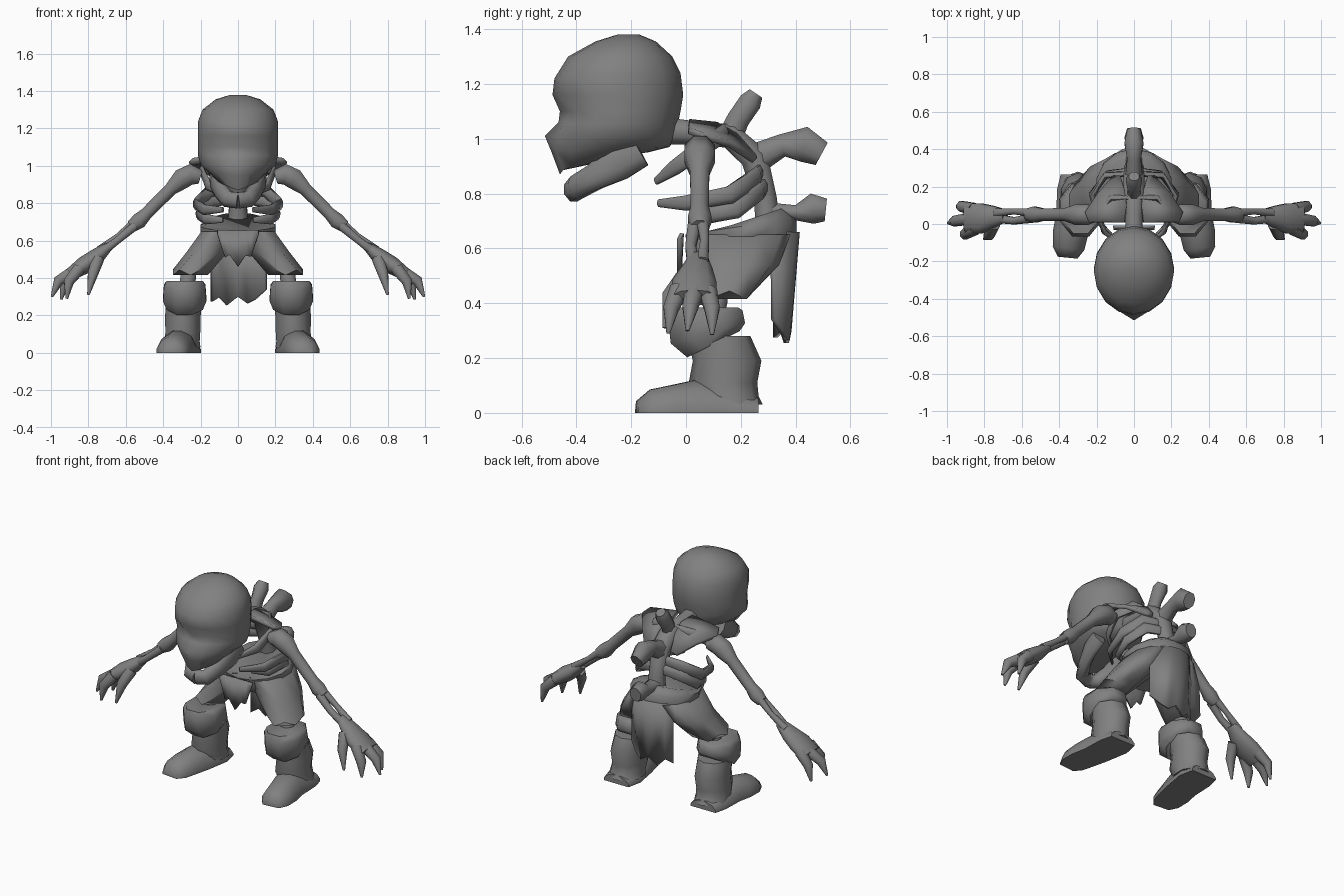
import bpy
import bmesh
from math import sin, cos, pi, sqrt
from mathutils import Vector

default_cube = bpy.data.objects.get("Cube")
if default_cube:
    bpy.data.objects.remove(default_cube, do_unlink=True)

bone_grey = bpy.data.materials.new("plain_grey")
bone_grey.use_nodes = True
GREY = (.22, .22, .22, 1)
bone_grey.diffuse_color = GREY
bone_grey.node_tree.nodes["Principled BSDF"].inputs["Base Color"].default_value = GREY

X_AXIS, Y_AXIS, Z_AXIS = Vector((1, 0, 0)), Vector((0, 1, 0)), Vector((0, 0, 1))


def finish(name, bm, mirror=False, thickness=0):
    """Turn a bmesh into a shaded object, with optional mirror and thickness."""
    bmesh.ops.recalc_face_normals(bm, faces=bm.faces)
    mesh = bpy.data.meshes.new(name)
    bm.to_mesh(mesh)
    bm.free()
    mesh.materials.append(bone_grey)
    part = bpy.data.objects.new(name, mesh)
    bpy.context.collection.objects.link(part)
    bpy.ops.object.select_all(action="DESELECT")
    part.select_set(True)
    bpy.context.view_layer.objects.active = part
    bpy.ops.object.shade_smooth_by_angle(angle=pi / 2.8)
    if thickness:
        solid = part.modifiers.new("thickness", "SOLIDIFY")
        solid.thickness = thickness
        solid.offset = 0
    if mirror:
        part.modifiers.new("mirror", "MIRROR").use_clip = False
    return part


def skin(rings):
    """Bridge a list of rings with quads and cap both ends."""
    bm = bmesh.new()
    loops = [[bm.verts.new(point) for point in ring] for ring in rings]
    count = len(loops[0])
    for low, high in zip(loops, loops[1:]):
        for i in range(count):
            j = (i + 1) % count
            bm.faces.new((low[i], low[j], high[j], high[i]))
    bm.faces.new(loops[0])
    bm.faces.new(loops[-1])
    return bm


def tube(name, sections, ref=X_AXIS, sides=8, mirror=True, level=False, jag=0, floor=False):
    """Loft ellipses (x, y, z, radius along ref, other radius) along a path."""
    centres = [Vector(section[:3]) for section in sections]
    last = len(centres) - 1
    rings = []
    for k, section in enumerate(sections):
        tangent = (centres[min(k + 1, last)] - centres[max(k - 1, 0)]).normalized()
        if level:
            tangent = Z_AXIS
        first = (ref - tangent * ref.dot(tangent)).normalized()
        second = tangent.cross(first)
        wide, deep = section[3], section[-1]
        ring = []
        for i in range(sides):
            angle = 2 * pi * (i + .5) / sides
            point = centres[k] + first * wide * cos(angle) + second * deep * sin(angle)
            if k == last:
                point.z += jag * (-1) ** i
            if floor:
                point.z = max(point.z, 0)
            ring.append(point)
        rings.append(ring)
    return finish(name, skin(rings), mirror)


def sheet(name, columns, thickness, mirror=False):
    """A thin strip of quads between pairs of points."""
    bm = bmesh.new()
    pairs = [(bm.verts.new(a), bm.verts.new(b)) for a, b in columns]
    for (a, b), (c, d) in zip(pairs, pairs[1:]):
        bm.faces.new((a, b, d, c))
    return finish(name, bm, mirror, thickness)


# Skull: tilted rings of front y, front z, back y, back z, half width
skull_rings = [
    (-.25, 1.38, -.17, 1.38, .04), (-.33, 1.355, -.11, 1.355, .12),
    (-.43, 1.3, -.05, 1.3, .19), (-.48, 1.22, -.02, 1.24, .215),
    (-.487, 1.16, -.01, 1.16, .215), (-.46, 1.1, -.02, 1.1, .215),
    (-.465, 1.06, -.03, 1.05, .213), (-.485, 1.01, -.04, 1, .2),
    (-.49, .95, -.06, .97, .155), (-.46, .87, -.14, .95, .115)]
rings = []
for y_front, z_front, y_back, z_back, width in skull_rings:
    ring = []
    for i in range(16):
        angle = 2 * pi * i / 16
        s = max(0, (1 - cos(angle)) / 2)
        ring.append(Vector((width * sin(angle), y_front + (y_back - y_front) * s,
                            z_front + (z_back - z_front) * sqrt(s))))
    rings.append(ring)
skull = skin(rings)
for vert in skull.verts:
    x, y, z = vert.co
    if y < -.35 and .05 < abs(x) < .12 and 1.07 < z < 1.12:
        vert.co.y += .02     # eye sockets
    if y < -.4 and abs(x) < .01 and 1 < z < 1.04:
        vert.co.y -= .03     # nose
finish("skull", skull)

# Jaw, rising into the cheeks
tube("jaw", [(0, -.41, .815, .047, .038), (.055, -.4, .822, .047, .038),
             (.09, -.33, .862, .052, .035), (.115, -.25, .915, .075, .035),
             (.12, -.17, .96, .07, .035)], Z_AXIS)

# Spine and its large rear knobs
tube("spine", [(0, .3, .66, .065, .05), (0, .29, .78, .05, .045), (0, .25, .93, .06, .055),
               (0, .16, 1.01, .06, .05), (0, .05, 1.02, .05, .045),
               (0, -.1, 1.03, .05, .055)], mirror=False)
knobs = {
    "upper": [(0, .15, .98, .04, .05), (0, .19, 1.07, .035, .045),
              (0, .235, 1.135, .045, .045), (0, .255, 1.165, .03, .03)],
    "middle": [(0, .26, .93, .05, .06), (0, .35, .975, .04, .045),
               (0, .43, .98, .055, .07), (0, .495, .945, .04, .05)],
    "lower": [(0, .3, .735, .05, .035), (0, .4, .73, .04, .03),
              (0, .46, .745, .055, .06), (0, .51, .74, .04, .045)]}
for place, path in knobs.items():
    tube(place + "_spine_knob", path, mirror=False)

# Ribs
ribs = [
    [(0, .14, 1.02), (.12, .14, 1.02), (.19, .06, .97), (.16, -.04, .895), (.07, -.11, .845)],
    [(0, .27, .88), (.15, .26, .865), (.225, .16, .795), (.18, 0, .765), (.08, -.1, .765)],
    [(0, .29, .83), (.14, .27, .81), (.21, .18, .74), (.17, .06, .715), (.08, .02, .71)]]
for number, path in enumerate(ribs):
    heights = (.03, .035, .035, .03, .015)
    tube("rib_pair_%d" % number, [(*p, h, h / 2) for p, h in zip(path, heights)], Z_AXIS)

# Shoulder blades
sheet("shoulder_blades", [((.05, .01, 1.06), (.24, .01, 1.03)),
                          ((.04, .11, 1.05), (.26, .06, 1.01)),
                          ((.05, .18, 1.01), (.19, .16, .98)),
                          ((.07, .25, .93), (.11, .25, .92))], .025, True)

# Arms
tube("upper_arms", [(.2, .05, .94, .04), (.25, .05, .955, .06), (.3, .05, .93, .06),
                    (.36, .05, .875, .038), (.49, .05, .745, .036),
                    (.53, .05, .705, .046), (.57, .05, .675, .035)], Y_AXIS)
tube("outer_forearm_bones", [(.55, .06, .7, .024), (.64, .068, .625, .017),
                             (.74, .06, .55, .024)], Y_AXIS)
tube("inner_forearm_bones", [(.55, .03, .68, .026), (.64, .017, .605, .021),
                             (.74, .03, .53, .026)], Y_AXIS)

# Hands
tube("palms", [(.69, .045, .57, .035, .024), (.75, .04, .52, .06, .042),
               (.82, .03, .47, .085, .048), (.895, .03, .42, .085, .035)], Y_AXIS, 10)
fingers = {
    "thumb": [(.75, 0, .5), (.775, -.06, .425), (.8, -.08, .31)],
    "index": [(.85, -.025, .45), (.905, -.055, .38), (.915, -.065, .29)],
    "middle": [(.87, .03, .44), (.96, .015, .385), (.995, .005, .3)],
    "ring": [(.86, .08, .44), (.925, .095, .38), (.945, .095, .285)]}
for digit, path in fingers.items():
    tube(digit + "_fingers", [(*p, r) for p, r in zip(path, (.036, .03, .007))], Y_AXIS)

# Waistband and ragged shorts
tube("waistband", [(0, .21, .61, .18, .18), (0, .205, .625, .205, .2),
                   (0, .2, .68, .205, .205), (0, .195, .695, .17, .17)],
     sides=14, mirror=False)
tube("shorts_legs", [(.1, .2, .65, .1, .18), (.165, .18, .54, .115, .16),
                     (.255, .12, .43, .098, .125)], sides=10, level=True, jag=.015)

# Hanging cloths
sheet("front_flap", [((x, -.015, .655), (x, -.025, z)) for x, z in (
    (-.11, .635), (-.07, .51), (-.045, .525), (0, .46), (.04, .52), (.07, .515), (.11, .635))], .015)
sheet("rear_cloth", [((x, .405 - 4 * x * x, .66), (x, .375 - 2.5 * x * x, z)) for x, z in (
    (-.14, .275), (-.1, .3), (-.06, .255), (0, .3), (.05, .265), (.09, .285), (.15, .34))], .02)

# Knees
tube("knee_bones", [(.25, .12, .48, .03), (.265, .11, .41, .045), (.28, .1, .34, .04)])

# Boots
tube("boot_cuffs", [(.285, .1, .25, .105, .115), (.285, .08, .29, .125, .152),
                    (.285, .07, .36, .12, .148), (.285, .07, .385, .105, .13)])
tube("boot_shafts", [(.3, .16, .03, .105, .12), (.3, .15, .06, .1, .115),
                     (.295, .135, .11, .098, .125), (.295, .15, .19, .1, .125),
                     (.29, .12, .28, .1, .115)], sides=10, level=True)
tube("feet", [(.305, .265, 0, .09, .055), (.305, .18, 0, .11, .08), (.32, .04, 0, .1, .125),
              (.34, -.05, 0, .098, .105), (.35, -.13, 0, .088, .088),
              (.355, -.18, 0, .055, .045)], sides=12, floor=True)
